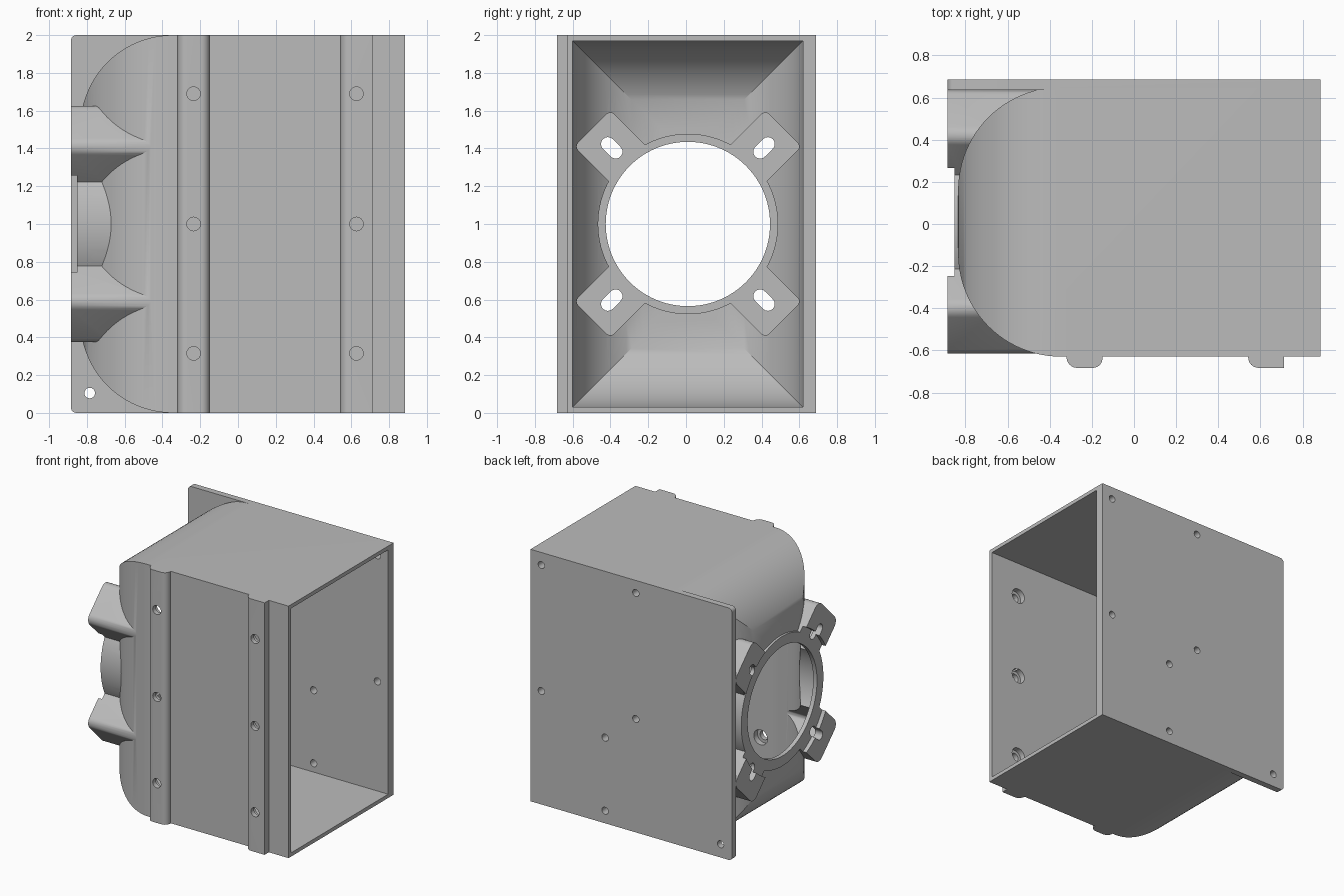
import bpy, bmesh, math

if "Cube" in bpy.data.objects:
    bpy.data.objects.remove(bpy.data.objects["Cube"], do_unlink=True)

grey = bpy.data.materials.new("light_grey")
grey.use_nodes = True
GREY = (0.5, 0.5, 0.5, 1)
grey.diffuse_color = GREY
grey.node_tree.nodes["Principled BSDF"].inputs["Base Color"].default_value = GREY

CY, CZ = 0.01, 1.0      # centre of the round opening
FLOOR = -0.82           # inner face of the mounting pads
END = -0.853            # outer face of the ring


def rounded(a0, a1, b0, b1, radii, steps=24):
    """Rectangle outline; radii run from (a0,b0) counter-clockwise."""
    corners = [(a0, b0, 1, 1), (a1, b0, -1, 1), (a1, b1, -1, -1), (a0, b1, 1, -1)]
    pts = []
    for i, ((a, b, sa, sb), r) in enumerate(zip(corners, radii)):
        if r == 0:
            pts.append((a, b))
            continue
        for k in range(steps + 1):
            t = math.pi + (i + k / steps) * math.pi / 2
            pts.append((a + sa * r + r * math.cos(t), b + sb * r + r * math.sin(t)))
    return pts


def circle(a, b, r, n=96):
    return [(a + r * math.cos(2 * math.pi * k / n), b + r * math.sin(2 * math.pi * k / n))
            for k in range(n)]


def prism(name, outline, axis, lo, hi):
    """Extrude a 2D outline along an axis."""
    place = {"x": lambda a, b, t: (t, a, b),
             "y": lambda a, b, t: (a, t, b),
             "z": lambda a, b, t: (a, b, t)}[axis]
    bm = bmesh.new()
    ends = [[bm.verts.new(place(a, b, t)) for a, b in outline] for t in (lo, hi)]
    bm.faces.new(ends[0])
    bm.faces.new(ends[1])
    n = len(outline)
    for i in range(n):
        j = (i + 1) % n
        bm.faces.new((ends[0][i], ends[0][j], ends[1][j], ends[1][i]))
    bmesh.ops.recalc_face_normals(bm, faces=bm.faces)
    mesh = bpy.data.meshes.new(name)
    bm.to_mesh(mesh)
    bm.free()
    mesh.materials.append(grey)
    obj = bpy.data.objects.new(name, mesh)
    bpy.context.collection.objects.link(obj)
    return obj


def combine(target, other, operation):
    """Apply a boolean and discard the second object."""
    mod = target.modifiers.new("combine", "BOOLEAN")
    mod.operation = operation
    mod.solver = "EXACT"
    mod.object = other
    dg = bpy.context.evaluated_depsgraph_get()
    dg.update()
    mesh = bpy.data.meshes.new_from_object(target.evaluated_get(dg))
    target.modifiers.clear()
    target.data = mesh
    bpy.data.objects.remove(other, do_unlink=True)


def rounded_box(name, inset, x_end):
    """Box whose closed end is rounded in plan and in elevation."""
    r = 0.49 - inset
    x0 = -0.835 + inset
    plan = rounded(x0, x_end, -0.63 + inset, 0.65 - inset, (r, 0, 0, r))
    side = rounded(x0, x_end, inset, 2 - inset, (r, 0, 0, r))
    box = prism(name, plan, "z", -0.1, 2.1)
    combine(box, prism("side_profile", side, "y", -1, 1), "INTERSECT")
    return box


def diagonal(outline, sy, sz):
    """Turn (radial, tangential) points onto one diagonal of the opening."""
    h = math.sqrt(0.5)
    return [(CY + sy * (r - t) * h, CZ + sz * (r + t) * h) for r, t in outline]


DIAGONALS = [(sy, sz) for sy in (-1, 1) for sz in (-1, 1)]

# Outer duct, ring and diagonal mounting lugs
housing = rounded_box("housing", 0, 0.885)
lug_shape = rounded(0.40, 0.75, -0.17, 0.17, (0, 0.06, 0.06, 0), 8)
for sy, sz in DIAGONALS:
    combine(housing, prism("lug", diagonal(lug_shape, sy, sz), "x", -0.885, -0.35), "UNION")
combine(housing, prism("face_recess", circle(CY, CZ, 0.56), "x", -1, END), "DIFFERENCE")
combine(housing, prism("ring", circle(CY, CZ, 0.515), "x", END, -0.4), "UNION")

# Back plate and front rails
plate = rounded(-0.885, 0.885, 0, 2, (0.03, 0, 0, 0.03), 6)
combine(housing, prism("back_plate", plate, "y", 0.637, 0.687), "UNION")
for x, right_round in ((-0.235, 0.045), (0.627, 0)):
    rail = rounded(x - 0.085, x + 0.085, -0.683, -0.615, (0.05, right_round, 0, 0), 8)
    combine(housing, prism("rail", rail, "z", 0, 2), "UNION")

# Hollow interior
combine(housing, rounded_box("cavity", 0.03, 1.0), "DIFFERENCE")
combine(housing, prism("ring_bore", circle(CY, CZ, 0.475), "x", FLOOR, -0.3), "DIFFERENCE")
pocket = rounded(0.38, 0.715, -0.135, 0.135, (0, 0.03, 0.03, 0), 6)
slot = rounded(0.505, 0.635, -0.036, 0.036, (0.0359,) * 4, 8)
for sy, sz in DIAGONALS:
    combine(housing, prism("pocket", diagonal(pocket, sy, sz), "x", FLOOR, -0.32), "DIFFERENCE")
    combine(housing, prism("slot", diagonal(slot, sy, sz), "x", -1, -0.7), "DIFFERENCE")
combine(housing, prism("opening", circle(CY, CZ, 0.435), "x", -1, -0.3), "DIFFERENCE")

# Counterbored rail holes
for x in (-0.235, 0.627):
    for z in (0.315, 1.0, 1.69):
        combine(housing, prism("rail_hole", circle(x, z, 0.036, 24), "y", -0.8, -0.5), "DIFFERENCE")
        combine(housing, prism("counterbore", circle(x, z, 0.06, 24), "y", -0.645, -0.5), "DIFFERENCE")

# Screw holes in the back plate
for x, z in ((0.79, 1.9), (-0.04, 1.9), (0.79, 0.9), (-0.04, 0.9),
             (0.23, 0.68), (0.23, 0.1), (-0.785, 0.105)):
    combine(housing, prism("screw_hole", circle(x, z, 0.028, 24), "y", 0.55, 0.8), "DIFFERENCE")

bpy.ops.object.select_all(action="DESELECT")
housing.select_set(True)
bpy.context.view_layer.objects.active = housing
bpy.ops.object.shade_smooth_by_angle(angle=math.radians(25))
